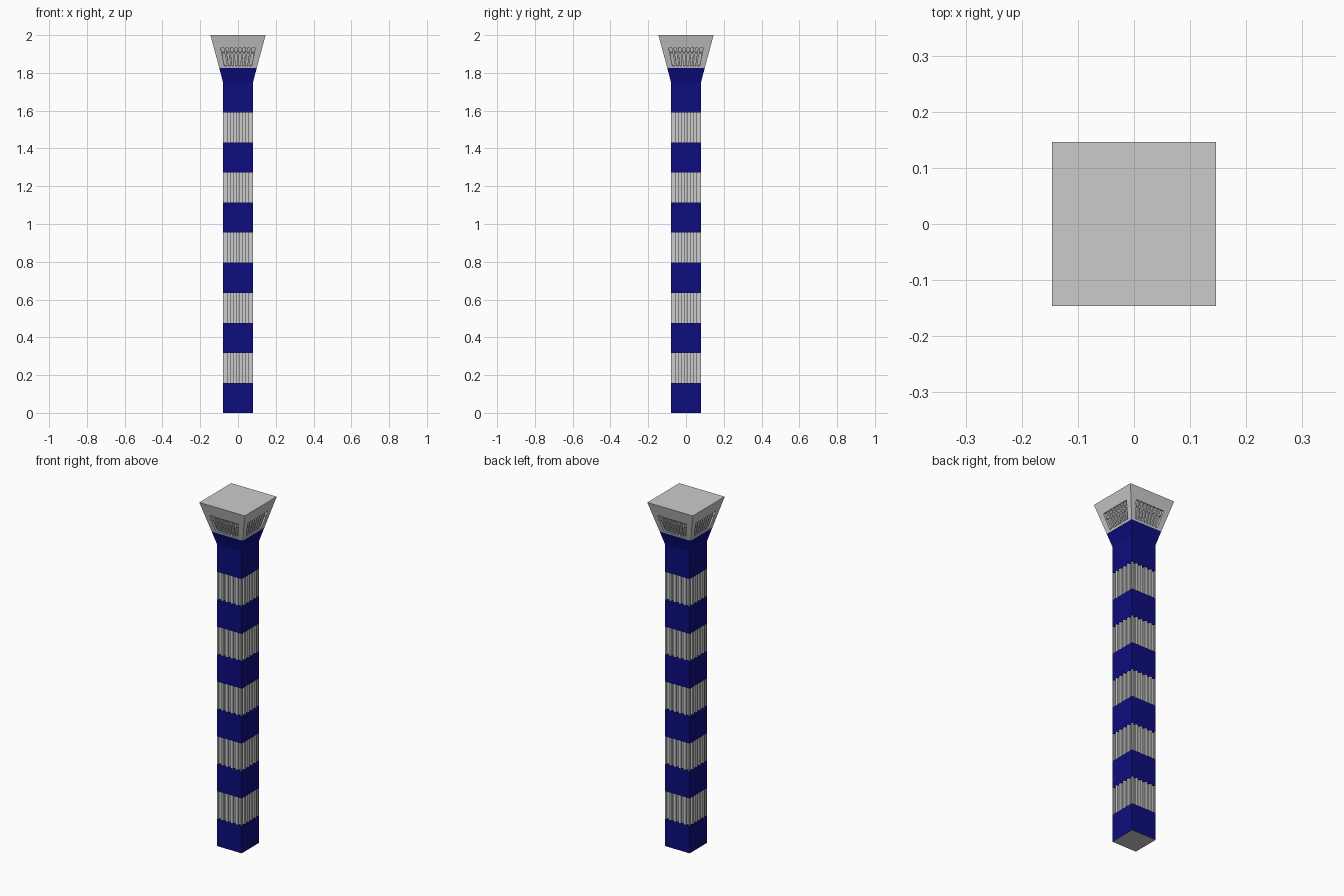
import bpy
import bmesh
from mathutils import Matrix, Vector
from math import pi

cube = bpy.data.objects.get("Cube")
if cube:
    bpy.data.objects.remove(cube, do_unlink=True)


def material(name, rgb):
    m = bpy.data.materials.new(name)
    m.use_nodes = True
    m.diffuse_color = (*rgb, 1)
    m.node_tree.nodes["Principled BSDF"].inputs["Base Color"].default_value = (*rgb, 1)
    return m


GREY = material("light grey", (0.6, 0.6, 0.6))
BLUE = material("navy blue", (0.004, 0.004, 0.21))

HALF, BAND, FLARE_Z, TOP_HALF, TOP = 0.079, 0.159, 1.75, 0.146, 2.0
SPLIT_Z = 1.825
GROOVES, DEPTH = 5, 0.010


def half_at(z):
    return HALF + (TOP_HALF - HALF) * (z - FLARE_Z) / (TOP - FLARE_Z)


def finish(name, bm, mat):
    bmesh.ops.recalc_face_normals(bm, faces=bm.faces)
    mesh = bpy.data.meshes.new(name)
    bm.to_mesh(mesh)
    bm.free()
    mesh.materials.append(mat)
    obj = bpy.data.objects.new(name, mesh)
    bpy.context.collection.objects.link(obj)
    return obj


def loft(bm, rings, cap_start=True, cap_end=True):
    loops = [[bm.verts.new(p) for p in ring] for ring in rings]
    n = len(loops[0])
    for a, b in zip(loops, loops[1:]):
        for i in range(n):
            j = (i + 1) % n
            bm.faces.new((a[i], a[j], b[j], b[i]))
    if cap_start:
        bm.faces.new(loops[0][::-1])
    if cap_end:
        bm.faces.new(loops[-1])


def square(h, z):
    return [(-h, -h, z), (h, -h, z), (h, h, z), (-h, h, z)]


def fluted(z):
    # square outline with grooves cut into each side
    side = [(-HALF, -HALF)]
    pitch = 2 * HALF / GROOVES
    for i in range(GROOVES):
        c = -HALF + pitch * (i + 0.5)
        w = pitch * 0.25
        side += [(c - w, -HALF), (c - w, DEPTH - HALF),
                 (c + w, DEPTH - HALF), (c + w, -HALF)]
    return [Matrix.Rotation(k * pi / 2, 3, "Z") @ Vector((x, y, z))
            for k in range(4) for x, y in side]


# Shaft: plain blue bands alternating with fluted grey bands
for i in range(11):
    z0, z1 = i * BAND, (i + 1) * BAND
    bm = bmesh.new()
    if i % 2:
        loft(bm, [fluted(z0), fluted(z1)])
        finish(f"fluted_band_{i}", bm, GREY)
    else:
        obj_rings = [square(HALF, z0), square(HALF, z1)]
        loft(bm, obj_rings)
        band = finish(f"plain_band_{i}", bm, BLUE)
        if i == 0:
            # grey underside
            band.data.materials.append(GREY)
            for f in band.data.polygons:
                f.material_index = int(f.normal.z < -0.5)

# Flared collar below the cap
bm = bmesh.new()
loft(bm, [square(HALF, FLARE_Z - 0.001), square(half_at(SPLIT_Z), SPLIT_Z)])
finish("flared_collar", bm, BLUE)

# Cap sides with a recessed trapezoid panel in each
LOW, HIGH, SINK = 1.836, 1.932, 0.014
LOW_W, HIGH_W = 0.072, 0.092
slope = Vector((0, -(TOP_HALF - HALF), TOP - FLARE_Z)).normalized()
outward = Vector((0, -slope.z, slope.y))


def on_side(x, z, sink=0.0):
    return Vector((x, -half_at(z), z)) - outward * sink


def vent_half(z):
    return LOW_W + (HIGH_W - LOW_W) * (z - LOW) / (HIGH - LOW)


def panel(sink):
    return [on_side(-LOW_W, LOW, sink), on_side(LOW_W, LOW, sink),
            on_side(HIGH_W, HIGH, sink), on_side(-HIGH_W, HIGH, sink)]


bm = bmesh.new()
for k in range(4):
    a, b = half_at(SPLIT_Z), TOP_HALF
    outer = [on_side(-a, SPLIT_Z), on_side(a, SPLIT_Z), on_side(b, TOP), on_side(-b, TOP)]
    spin = Matrix.Rotation(k * pi / 2, 3, "Z")
    loft(bm, [[spin @ p for p in ring] for ring in (outer, panel(0), panel(SINK))],
         cap_start=False)
bm.faces.new([bm.verts.new(p) for p in square(TOP_HALF, TOP)])
bm.faces.new([bm.verts.new(p) for p in square(half_at(SPLIT_Z), SPLIT_Z)[::-1]])
bmesh.ops.remove_doubles(bm, verts=bm.verts, dist=0.0001)
finish("cap", bm, GREY)

# Grille of upright bars and a crossbar in each panel
BARS, BAR_W = 7, 0.0045
for k, label in enumerate(("front", "left", "back", "right")):
    spin = Matrix.Rotation(k * pi / 2, 3, "Z")
    bm = bmesh.new()

    def bar(corners, front):
        loft(bm, [[spin @ on_side(x, z, s) for x, z in corners] for s in (front, SINK)])

    for i in range(BARS):
        t = -1 + 2 * (i + 1) / (BARS + 1)
        lo, hi = t * LOW_W, t * HIGH_W
        bar([(lo - BAR_W, LOW), (lo + BAR_W, LOW), (hi + BAR_W, HIGH), (hi - BAR_W, HIGH)], 0.003)
    z0, z1 = 1.899, 1.906
    w0, w1 = vent_half(z0), vent_half(z1)
    bar([(-w0, z0), (w0, z0), (w1, z1), (-w1, z1)], 0.005)
    finish(f"{label}_grille", bm, GREY)
